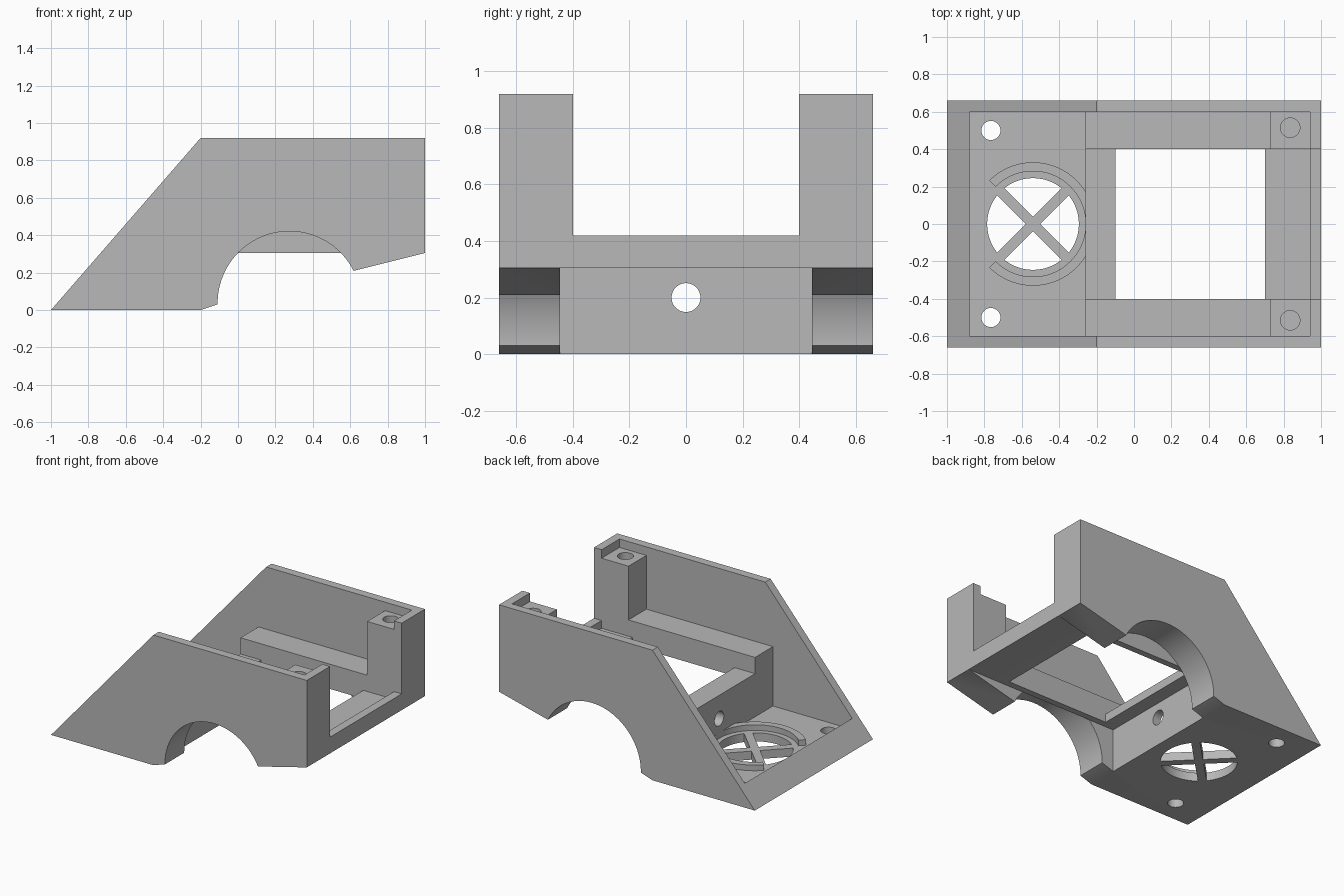
import bpy, bmesh, math
from mathutils import Matrix, Vector

if "Cube" in bpy.data.objects:
    bpy.data.objects.remove(bpy.data.objects["Cube"])

grey = bpy.data.materials.new("plain_grey")
grey.use_nodes = True
colour = (0.48, 0.48, 0.48, 1)
grey.diffuse_color = colour
grey.node_tree.nodes["Principled BSDF"].inputs["Base Color"].default_value = colour


def make(name, bm):
    bmesh.ops.recalc_face_normals(bm, faces=bm.faces)
    mesh = bpy.data.meshes.new(name)
    bm.to_mesh(mesh)
    bm.free()
    mesh.materials.append(grey)
    ob = bpy.data.objects.new(name, mesh)
    bpy.context.collection.objects.link(ob)
    return ob


def box(name, x, y, z, turn=0):
    bm = bmesh.new()
    size = [b - a for a, b in (x, y, z)]
    mid = Vector([(a + b) / 2 for a, b in (x, y, z)])
    bmesh.ops.create_cube(bm, size=1, matrix=Matrix.Translation(mid)
                          @ Matrix.Rotation(turn, 4, 'Z') @ Matrix.Diagonal((*size, 1)))
    return make(name, bm)


def rod(name, centre, radius, length, axis='Z', segments=48):
    bm = bmesh.new()
    turn = {'X': Matrix.Rotation(math.pi / 2, 4, 'Y'),
            'Y': Matrix.Rotation(math.pi / 2, 4, 'X'), 'Z': Matrix()}[axis]
    bmesh.ops.create_cone(bm, cap_ends=True, segments=segments, radius1=radius, radius2=radius,
                          depth=length, matrix=Matrix.Translation(centre) @ turn)
    return make(name, bm)


def extrude(name, outline, step):
    bm = bmesh.new()
    face = bm.faces.new([bm.verts.new(p) for p in outline])
    out = bmesh.ops.extrude_face_region(bm, geom=[face])
    bmesh.ops.translate(bm, vec=step, verts=[v for v in out["geom"] if isinstance(v, bmesh.types.BMVert)])
    return make(name, bm)


def cut(target, cutter):
    cutter.hide_render = True
    mod = target.modifiers.new("cut", 'BOOLEAN')
    mod.operation, mod.solver, mod.object = 'DIFFERENCE', 'EXACT', cutter
    bpy.context.view_layer.objects.active = target
    bpy.ops.object.modifier_apply(modifier=mod.name)
    bpy.data.objects.remove(cutter)


# Solid wedge hull, carved below
profile = [(-1, 0), (-.2, 0), (-.11, .03), (.62, .21), (1, .305), (1, .92), (-.2, .92)]
shell = extrude("shell", [(x, -.66, z) for x, z in profile], (0, 1.32, 0))

# Wheel arches
for side in (-1, 1):
    cut(shell, rod("arch_cutter", (.275, side * .645, .037), .384, .4, 'Y', 96))

# Underside, nose tray, upper bay, pillar tops, centre channel, rear notch, deck window
for x, y, z in [((-.2, 2), .445, (-1, .305)),
                ((-.88, -.26), .6, (.06, 2)),
                ((-.5, .73), .6, (.48, 2)),
                ((.7, .94), .6, (.86, 2)),
                ((-.5, .94), .4, (.365, 2)),
                ((.9, 1.1), .4, (.42, 2)),
                ((-.1, .7), .4, (.2, .5))]:
    cut(shell, box("bay_cutter", x, (-y, y), z))

# Screw holes in the tray and pillars
for side in (-1, 1):
    cut(shell, rod("tray_hole", (-.765, side * .5, 0), .051, .5))
    cut(shell, rod("pillar_hole", (.835, side * .515, .86), .052, .5))

# Cable hole and fan opening
cut(shell, rod("cable_hole", (-.23, 0, .2), .051, .2, 'X'))
cut(shell, rod("fan_hole", (-.54, 0, 0), .245, .3, 'Z', 96))

# Crossed bars over the fan opening
for name, turn in (("fan_bar_a", math.pi / 4), ("fan_bar_b", -math.pi / 4)):
    box(name, (-.785, -.295), (-.028, .028), (0, .06), turn)

# Raised open ring around the fan opening
angles = [math.radians(-135 + 270 * i / 72) for i in range(73)]
path = [(.33, a) for a in angles] + [(.282, a) for a in reversed(angles)]
ring = extrude("fan_ring", [(-.54 + r * math.cos(a), r * math.sin(a), .055) for r, a in path], (0, 0, .045))

# Smooth the round surfaces only
for ob in bpy.context.collection.objects:
    if ob.type == 'MESH' and ob.name in ("shell", "fan_ring"):
        bpy.ops.object.select_all(action='DESELECT')
        ob.select_set(True)
        bpy.context.view_layer.objects.active = ob
        bpy.ops.object.shade_smooth_by_angle(angle=math.radians(20))
